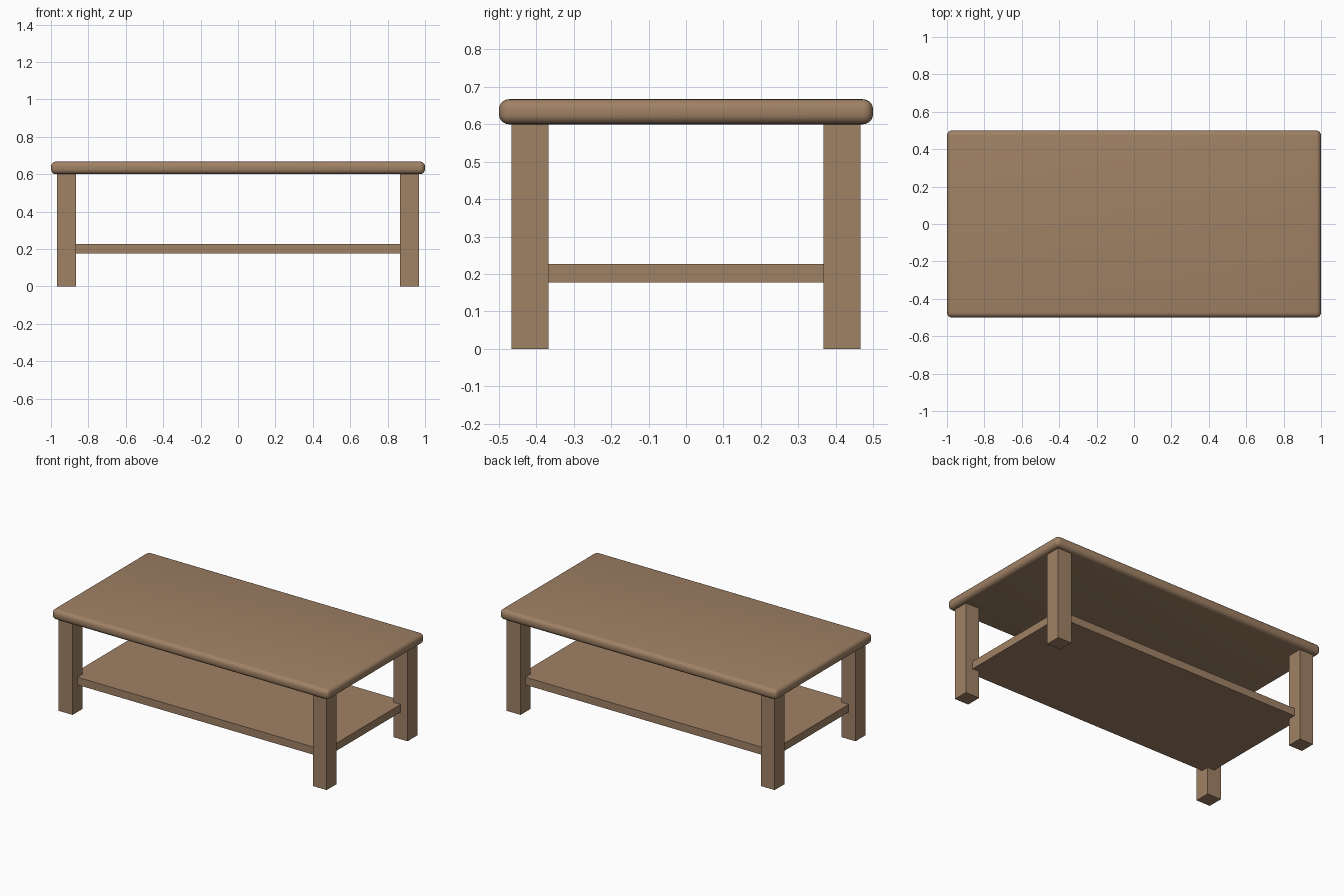
import bpy
import math

cube = bpy.data.objects.get("Cube")
if cube:
    bpy.data.objects.remove(cube, do_unlink=True)

wood = bpy.data.materials.new("brown_wood")
wood.use_nodes = True
wood.diffuse_color = (0.35, 0.22, 0.13, 1)
wood.node_tree.nodes["Principled BSDF"].inputs["Base Color"].default_value = wood.diffuse_color


def box(name, centre, size):
    bpy.ops.mesh.primitive_cube_add(size=1, location=centre)
    obj = bpy.context.object
    obj.name = name
    obj.scale = size
    bpy.ops.object.transform_apply(location=False, rotation=False, scale=True)
    obj.data.materials.append(wood)
    return obj


LEG_X, LEG_Y, LEG_W = 0.917, 0.417, 0.1
UNDERSIDE, HEIGHT = 0.6, 0.667

# Table top with rounded edges
top = box("table_top", (0, 0, (UNDERSIDE + HEIGHT) / 2), (2, 1, HEIGHT - UNDERSIDE))
bevel = top.modifiers.new("rounded_edges", "BEVEL")
bevel.width = 0.027
bevel.segments = 5
bpy.ops.object.modifier_apply(modifier=bevel.name)
bpy.ops.object.shade_smooth_by_angle(angle=math.radians(30))

# Four square legs
for side, sx in (("left", 1), ("right", -1)):
    for end, sy in (("front", -1), ("back", 1)):
        box(f"{end}_{side}_leg", (sx * LEG_X, sy * LEG_Y, UNDERSIDE / 2),
            (LEG_W, LEG_W, UNDERSIDE))

# Lower shelf, reaching the leg centres
box("lower_shelf", (0, 0, 0.202), (2 * LEG_X, 2 * LEG_Y, 0.05))
